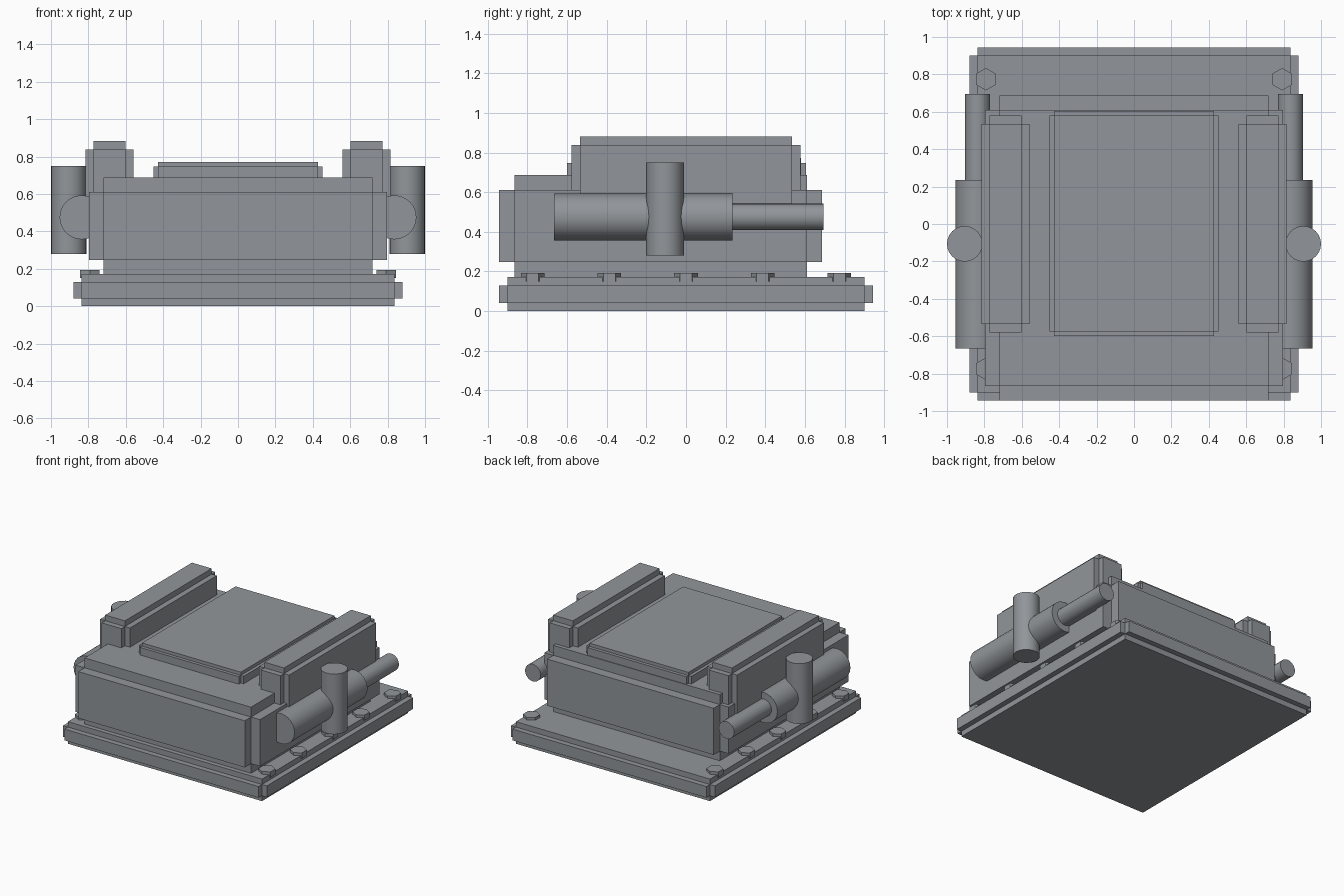
import bpy, bmesh, math
from mathutils import Matrix, Vector

if "Cube" in bpy.data.objects:
    bpy.data.objects.remove(bpy.data.objects["Cube"])

# Dark, slightly cool grey for every part
metal = bpy.data.materials.new("dark_metal")
metal.diffuse_color = (0.285, 0.305, 0.325, 1)
metal.use_nodes = True
metal.node_tree.nodes["Principled BSDF"].inputs["Base Color"].default_value = metal.diffuse_color


def finish(name, bm):
    mesh = bpy.data.meshes.new(name)
    bm.to_mesh(mesh)
    bm.free()
    mesh.materials.append(metal)
    obj = bpy.data.objects.new(name, mesh)
    bpy.context.collection.objects.link(obj)
    return obj


def stepped_box(name, lo, hi, step):
    """Box with a square notch along every edge: three crossed slabs."""
    lo, hi = Vector(lo), Vector(hi)
    bm = bmesh.new()
    for axis in range(3):
        size = hi - lo - Vector((2 * step,) * 3)
        size[axis] += 2 * step
        m = Matrix.Translation((lo + hi) / 2) @ Matrix.Diagonal((*size, 1))
        bmesh.ops.create_cube(bm, size=1, matrix=m)
    return finish(name, bm)


def cylinder(name, start, end, radius, sides=24, smooth=True):
    start, end = Vector(start), Vector(end)
    axis = end - start
    rot = Vector((0, 0, 1)).rotation_difference(axis).to_matrix().to_4x4()
    bm = bmesh.new()
    bmesh.ops.create_cone(bm, cap_ends=True, segments=sides, radius1=radius,
                          radius2=radius, depth=axis.length,
                          matrix=Matrix.Translation((start + end) / 2) @ rot)
    obj = finish(name, bm)
    if smooth:
        bpy.ops.object.select_all(action='DESELECT')
        obj.select_set(True)
        bpy.context.view_layer.objects.active = obj
        bpy.ops.object.shade_smooth_by_angle(angle=math.radians(35))
    return obj


# Base plate, main body and lid
stepped_box("base_plate", (-0.88, -0.943, 0), (0.88, 0.943, 0.172), 0.042)
stepped_box("body", (-0.796, -0.943, 0.17), (0.796, 0.687, 0.688), 0.077)
stepped_box("lid", (-0.452, -0.6, 0.64), (0.452, 0.605, 0.772), 0.025)

for side, label in ((-1, "left"), (1, "right")):
    # Raised side rail
    xs = sorted((side * 0.558, side * 0.816))
    stepped_box(label + "_rail", (xs[0], -0.579, 0.37), (xs[1], 0.579, 0.882), 0.044)

    # Piston: thick barrel, thin rod and upright post
    x = side * 0.836
    cylinder(label + "_barrel", (x, -0.665, 0.475), (x, 0.235, 0.475), 0.118)
    cylinder(label + "_rod", (x, 0.1, 0.475), (x, 0.695, 0.475), 0.067)
    post_x = side * 0.905
    cylinder(label + "_post", (post_x, -0.106, 0.28), (post_x, -0.106, 0.75), 0.095)

    # Row of hexagonal bolts
    for i in range(5):
        x, y = side * 0.792, -0.774 + i * 0.387
        cylinder(f"{label}_bolt_{i + 1}", (x, y, 0.15), (x, y, 0.193), 0.06, 6, False)
